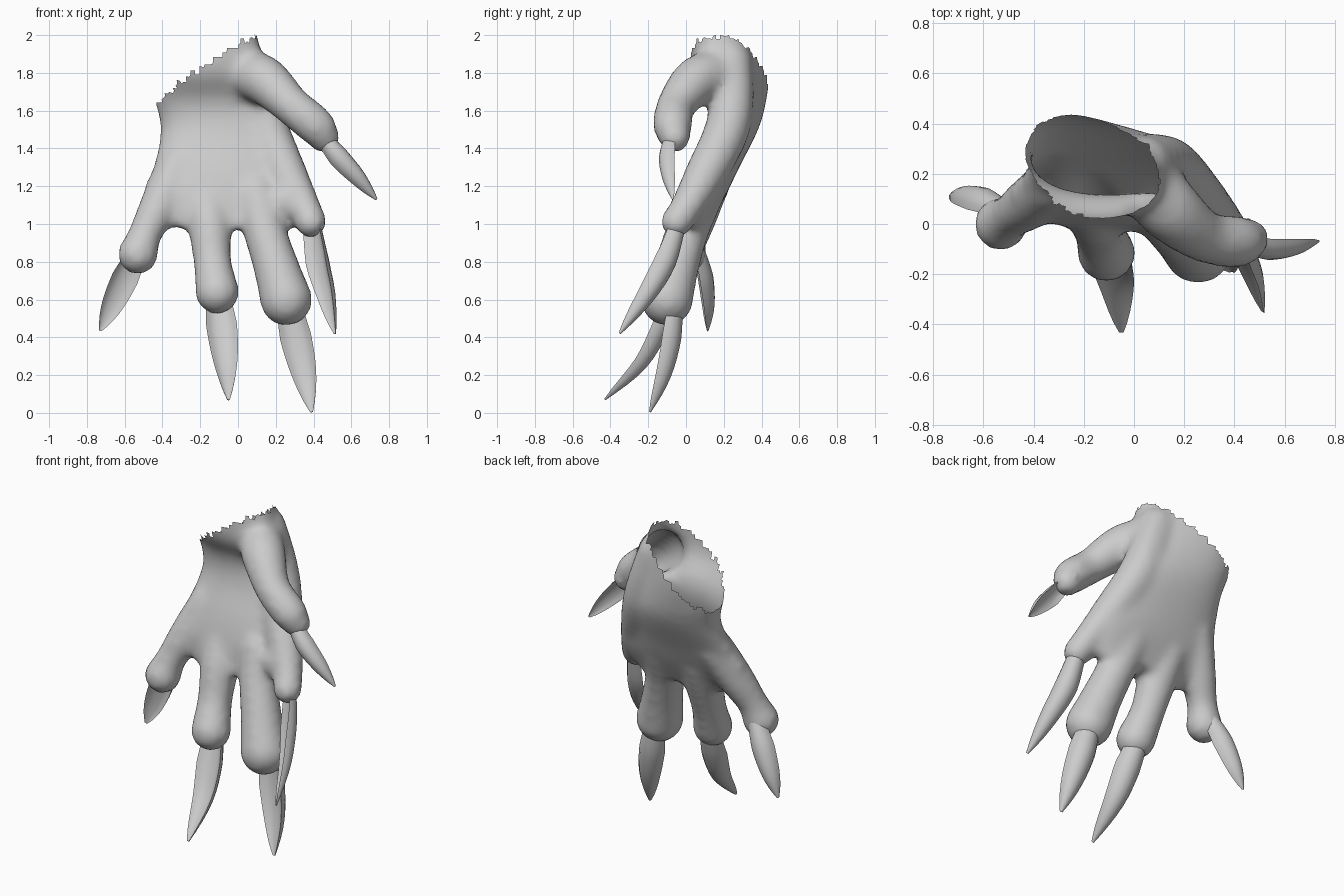
import bpy, bmesh, math
from mathutils import Vector

cube = bpy.data.objects.get("Cube")
if cube:
    bpy.data.objects.remove(cube, do_unlink=True)

grey = bpy.data.materials.new("plain grey")
grey.use_nodes = True
grey.diffuse_color = (0.6, 0.6, 0.6, 1)
grey.node_tree.nodes["Principled BSDF"].inputs["Base Color"].default_value = (0.6, 0.6, 0.6, 1)


def spline(pts, steps):
    """Catmull-Rom interpolation through tuples of any length."""
    p = [Vector(q) for q in pts]
    p = [2 * p[0] - p[1]] + p + [2 * p[-1] - p[-2]]
    out = []
    for i in range(1, len(p) - 2):
        a, b, c, d = p[i - 1:i + 3]
        for k in range(steps):
            t = k / steps
            out.append(0.5 * (2 * b + (c - a) * t + (2 * a - 5 * b + 4 * c - d) * t**2
                              + (3 * b - a - 3 * c + d) * t**3))
    return out + [p[-2]]


def skin_rings(bm, rings):
    """Bridge matching rings of points and cap both ends."""
    loops = [[bm.verts.new(v) for v in ring] for ring in rings]
    n = len(loops[0])
    for a, b in zip(loops, loops[1:]):
        for i in range(n):
            bm.faces.new((a[i], a[(i + 1) % n], b[(i + 1) % n], b[i]))
    bm.faces.new(loops[0][::-1])
    bm.faces.new(loops[-1])


def frame(path, i, up):
    t = (path[min(i + 1, len(path) - 1)] - path[max(i - 1, 0)]).normalized()
    n = (up - t * up.dot(t)).normalized()
    return n, t.cross(n)


def ball(bm, centre, r):
    ret = bmesh.ops.create_uvsphere(bm, u_segments=20, v_segments=14, radius=r)
    bmesh.ops.translate(bm, verts=ret["verts"], vec=centre)


def finger(bm, pts):
    """Round tube through (x, y, z, radius), with a ball at each end."""
    samples = spline(pts, 5)
    path = [s.to_3d() for s in samples]
    rings = []
    for i, s in enumerate(samples):
        n, side = frame(path, i, Vector((0.1, 1, 0.15)))
        rings.append([path[i] + s[3] * (n * math.cos(a) + side * math.sin(a))
                      for a in (math.tau * k / 16 for k in range(16))])
    skin_rings(bm, rings)
    for s in (samples[0], samples[-1]):
        ball(bm, s.to_3d(), s[3])


def make_object(name, bm):
    bmesh.ops.recalc_face_normals(bm, faces=bm.faces)
    me = bpy.data.meshes.new(name)
    bm.to_mesh(me)
    bm.free()
    ob = bpy.data.objects.new(name, me)
    bpy.context.collection.objects.link(ob)
    me.materials.append(grey)
    bpy.ops.object.select_all(action='DESELECT')
    ob.select_set(True)
    bpy.context.view_layer.objects.active = ob
    return ob


# Palm and wrist: oval sections (z, centre x, centre y, half width, half depth, back slant)
bm = bmesh.new()
palm = [(0.98, -0.02, 0.04, 0.32, 0.075, 0), (1.15, -0.07, 0.1, 0.43, 0.11, 0),
        (1.3, -0.06, 0.155, 0.39, 0.125, -0.05), (1.5, -0.07, 0.24, 0.34, 0.135, -0.12),
        (1.65, -0.125, 0.26, 0.315, 0.15, -0.2), (1.8, -0.155, 0.225, 0.31, 0.195, -0.28),
        (1.95, -0.17, 0.215, 0.285, 0.195, -0.28), (2.15, -0.2, 0.21, 0.26, 0.19, -0.28)]
rings = []
for z, cx, cy, rx, ry, slant in spline(palm, 4):
    ring = []
    for k in range(32):
        c, s = math.cos(math.tau * k / 32), math.sin(math.tau * k / 32)
        dx = rx * math.copysign(abs(c) ** 0.9, c)
        lean = slant * dx * (0.5 + 0.5 * s)
        ring.append((cx + dx, cy + lean + ry * math.copysign(abs(s) ** 0.9, s), z))
    rings.append(ring)
skin_rings(bm, rings)

# Fingers: little, ring, middle, index, thumb
for pts in (
    [(-0.32, 0.16, 1.3, 0.11), (-0.42, 0.08, 1.09, 0.105), (-0.49, 0.03, 0.95, 0.09), (-0.53, 0.0, 0.84, 0.108)],
    [(-0.17, 0.1, 1.15, 0.11), (-0.15, 0.03, 0.99, 0.115), (-0.135, -0.04, 0.8, 0.102), (-0.11, -0.115, 0.64, 0.118)],
    [(0.1, 0.08, 1.15, 0.12), (0.14, 0.01, 0.97, 0.115), (0.2, -0.05, 0.78, 0.122), (0.255, -0.1, 0.6, 0.14)],
    [(0.03, 0.235, 1.85, 0.12), (0.1, 0.24, 1.65, 0.12), (0.16, 0.21, 1.48, 0.12), (0.26, 0.1, 1.26, 0.11),
     (0.345, 0.01, 1.1, 0.09), (0.385, -0.05, 1.01, 0.085)],
    [(0.02, 0.2, 1.8, 0.13), (0.14, 0.06, 1.76, 0.13), (0.28, -0.05, 1.63, 0.105), (0.41, -0.07, 1.52, 0.105),
     (0.455, -0.06, 1.46, 0.085)],
):
    finger(bm, pts)
# Web between the middle and index fingers
ball(bm, Vector((0.26, 0.035, 1.12)), 0.1)
hand = make_object("hand", bm)

# Merge into one skin and soften the joints
remesh = hand.modifiers.new("merge", 'REMESH')
remesh.mode = 'VOXEL'
remesh.voxel_size = 0.024
soften = hand.modifiers.new("soften", 'SMOOTH')
soften.factor = 0.5
soften.iterations = 10
for m in ("merge", "soften"):
    bpy.ops.object.modifier_apply(modifier=m)

# Open the wrist with a ragged sloping edge
bm = bmesh.new()
bm.from_mesh(hand.data)
gone = []
for f in bm.faces:
    c = f.calc_center_median()
    rim = 1.975 + 0.65 * (c.x - 0.05) - 0.15 * (c.y - 0.1) + 0.01 * math.sin(c.x * 95)
    if c.z > min(rim, 1.99):
        gone.append(f)
bmesh.ops.delete(bm, geom=gone, context='FACES')
bm.to_mesh(hand.data)
bm.free()
hand.data.materials.clear()
hand.data.materials.append(grey)
bpy.ops.object.shade_smooth()


def claw(name, pts, width, back):
    """Curved pointed nail: rounded back, scooped underside."""
    path = spline(pts, 4)
    rings = []
    for i, p in enumerate(path):
        t = i / (len(path) - 1)
        w = width * (0.1 + 0.9 * min(1, 0.7 + 0.9 * t) * (1 - t**3.5))
        n, side = frame(path, i, Vector(back))
        arc = [math.pi * k / 8 for k in range(9)]
        ring = [p + side * w * math.cos(a) + n * w * (1.1 * math.sin(a) - 0.55) for a in arc]
        ring += [p + side * w * 0.86 * math.cos(a) + n * w * (0.4 * math.sin(a) - 0.55)
                 for a in arc[-2:0:-1]]
        rings.append(ring)
    skin_rings(bm := bmesh.new(), rings)
    make_object(name, bm)
    bpy.ops.object.shade_smooth_by_angle(angle=math.radians(40))


claw("little_claw", [(-0.53, 0.07, 0.86), (-0.6, 0.105, 0.72), (-0.67, 0.12, 0.57), (-0.73, 0.115, 0.435)],
     0.073, (-0.1, 1, 0.1))
claw("ring_claw", [(-0.11, -0.06, 0.64), (-0.085, -0.135, 0.45), (-0.065, -0.24, 0.26), (-0.05, -0.43, 0.07)],
     0.083, (0, 1, 0))
claw("middle_claw", [(0.26, -0.05, 0.62), (0.31, -0.07, 0.4), (0.355, -0.115, 0.2), (0.39, -0.19, 0.005)],
     0.085, (0.1, 1, 0))
claw("index_claw", [(0.4, -0.03, 1.0), (0.435, -0.095, 0.8), (0.48, -0.2, 0.62), (0.515, -0.35, 0.42)],
     0.07, (0.6, 1, 0.3))
claw("thumb_claw", [(0.45, -0.09, 1.47), (0.54, -0.11, 1.36), (0.64, -0.1, 1.25), (0.735, -0.07, 1.13)],
     0.058, (0.3, -1, 0.3))
